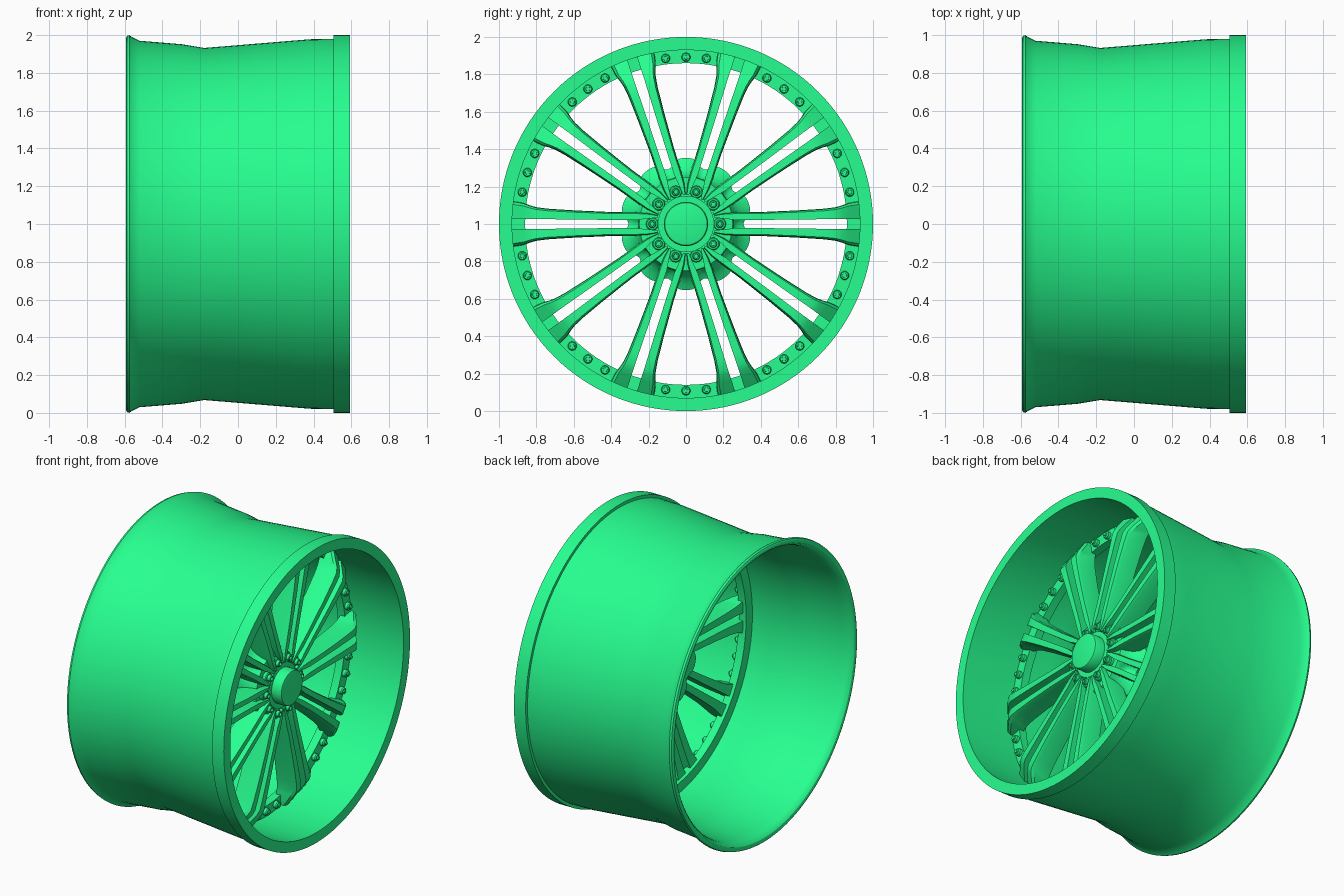
import bpy, bmesh, math
from math import sin, cos, pi, radians

if "Cube" in bpy.data.objects:
    bpy.data.objects.remove(bpy.data.objects["Cube"])

mat = bpy.data.materials.new("green_paint")
mat.diffuse_color = (0.02, 1.0, 0.28, 1)
mat.use_nodes = True
mat.node_tree.nodes["Principled BSDF"].inputs["Base Color"].default_value = mat.diffuse_color


def place(x, r, t, a):
    # axial, radial, tangential -> world, turned by angle a round the axle
    return (x, r * cos(a) - t * sin(a), 1 + r * sin(a) + t * cos(a))


def lathe(bm, profile, segs, closed=False, r0=0, a0=0, mod=None):
    rings = []
    for i in range(segs):
        a = 2 * pi * i / segs
        ring = []
        for x, r in profile:
            rr = r * mod(a, x) if mod else r
            ring.append(bm.verts.new(place(x, r0 + rr * cos(a), rr * sin(a), a0)))
        rings.append(ring)
    n = len(profile)
    for i in range(segs):
        p, q = rings[i], rings[(i + 1) % segs]
        for j in range(n if closed else n - 1):
            k = (j + 1) % n
            bm.faces.new((p[j], p[k], q[k], q[j]))


def finish(bm, name, angle=30):
    bmesh.ops.remove_doubles(bm, verts=bm.verts, dist=1e-5)
    bmesh.ops.dissolve_degenerate(bm, edges=bm.edges, dist=1e-6)
    bmesh.ops.recalc_face_normals(bm, faces=bm.faces)
    me = bpy.data.meshes.new(name)
    bm.to_mesh(me)
    bm.free()
    ob = bpy.data.objects.new(name, me)
    bpy.context.collection.objects.link(ob)
    me.materials.append(mat)
    bpy.ops.object.select_all(action='DESELECT')
    ob.select_set(True)
    bpy.context.view_layer.objects.active = ob
    bpy.ops.object.shade_smooth_by_angle(angle=radians(angle))
    return ob


# rim barrel with square front lip and rolled back edge
bm = bmesh.new()
lathe(bm, [(0.593, 1.0), (0.593, 0.93), (0.20, 0.93),
           (0.0, 0.92), (-0.18, 0.905), (-0.30, 0.922), (-0.52, 0.94), (-0.555, 0.945),
           (-0.577, 0.954), (-0.59, 0.968), (-0.593, 0.985), (-0.588, 0.996), (-0.575, 1.0),
           (-0.562, 0.99), (-0.52, 0.97), (-0.30, 0.952), (-0.18, 0.932), (0.38, 0.978),
           (0.505, 0.98), (0.505, 1.0)], 128, closed=True)
finish(bm, "rim_barrel", 25)

# bolt flange inside the barrel
bm = bmesh.new()
lathe(bm, [(0.205, 0.935), (0.205, 0.86), (0.15, 0.86), (0.15, 0.935)], 128, closed=True)
finish(bm, "bolt_flange")

# flange bolts, three between each pair of spokes
bm = bmesh.new()
for k in range(10):
    for d in (-7, 0, 7):
        lathe(bm, [(0.195, 0.024), (0.225, 0.024), (0.232, 0.019), (0.232, 0.012),
                   (0.24, 0.011), (0.24, 0)],
              16, r0=0.892, a0=radians(18 + 36 * k + d))
finish(bm, "flange_bolts")

# spokes: lofted stations (radius, inner t, outer t, front x, back x)
stations = [(0.15, 0.034, 0.047, 0.345, 0.26), (0.21, 0.028, 0.060, 0.345, 0.23),
            (0.27, 0.021, 0.064, 0.343, 0.215), (0.40, 0.022, 0.064, 0.339, 0.205),
            (0.60, 0.024, 0.073, 0.332, 0.195), (0.74, 0.026, 0.082, 0.325, 0.185),
            (0.80, 0.027, 0.090, 0.320, 0.18), (0.835, 0.027, 0.100, 0.305, 0.175),
            (0.87, 0.027, 0.114, 0.280, 0.17), (0.93, 0.027, 0.125, 0.235, 0.16)]
bm = bmesh.new()
for k in range(10):
    for s in (1, -1):
        loops = []
        for r, ti, to, xf, xb in stations:
            w = to - ti
            pts = [(xb, ti), (xf, ti), (xf, to - 0.2 * w),
                   (xf - 0.02, to - 0.05 * w), (xb, to)]
            loops.append([bm.verts.new(place(x, r, s * t, radians(36 * k))) for x, t in pts])
        for p, q in zip(loops, loops[1:]):
            for j in range(5):
                i = (j + 1) % 5
                bm.faces.new((p[j], p[i], q[i], q[j]))
        bm.faces.new(loops[0])
        bm.faces.new(loops[-1])
finish(bm, "spokes", 25)


# flared hub body, scalloped behind the spokes
def scallop(a, x):
    notch = ((1 + cos(10 * a)) / 2) ** 2
    return 1 - 0.13 * notch * max(0, min(1, (0.29 - x) / 0.06))


bm = bmesh.new()
lathe(bm, [(0.31, 0), (0.31, 0.25), (0.30, 0.254), (0.275, 0.262), (0.25, 0.275),
           (0.225, 0.298), (0.205, 0.325), (0.19, 0.353), (0.165, 0.353), (0.165, 0)],
      120, mod=scallop)
finish(bm, "hub")

# lug nuts
bm = bmesh.new()
for k in range(10):
    lathe(bm, [(0.30, 0.034), (0.33, 0.034), (0.335, 0.029), (0.335, 0.021), (0.355, 0.02),
               (0.358, 0.017), (0.358, 0.011), (0.345, 0.01), (0.345, 0)],
          20, r0=0.18, a0=radians(36 * k))
finish(bm, "lug_nuts")

# raised hub face and centre cap
bm = bmesh.new()
lathe(bm, [(0.30, 0.15), (0.335, 0.15), (0.335, 0)], 64)
finish(bm, "hub_face")

bm = bmesh.new()
lathe(bm, [(0.32, 0.118), (0.395, 0.118), (0.405, 0.113), (0.408, 0.103), (0.408, 0)], 64)
finish(bm, "centre_cap")
